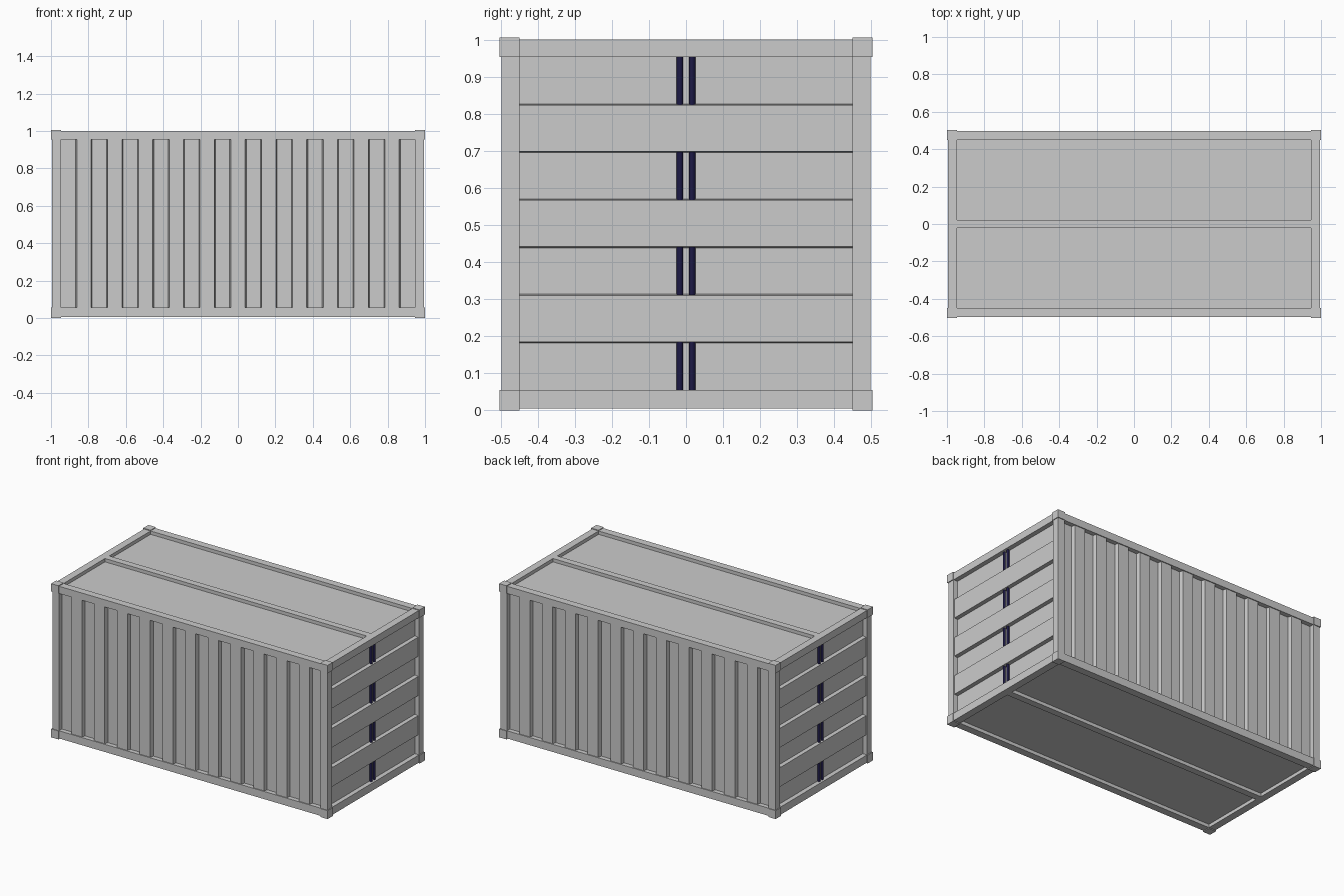
import bpy, bmesh
from mathutils import Vector

if "Cube" in bpy.data.objects:
    bpy.data.objects.remove(bpy.data.objects["Cube"])

HX, HY, H = 1.0, 0.5025, 1.005   # overall half length, half width, height
INX, INY = 0.947, 0.449          # inner edges of the frame
ZB, ZT = 0.055, 0.953            # opening between bottom and top rails
INSET = 0.005                    # frame sits slightly inside the corner blocks


def finish(name, bm, mat=None):
    bmesh.ops.recalc_face_normals(bm, faces=bm.faces[:])
    me = bpy.data.meshes.new(name)
    bm.to_mesh(me)
    bm.free()
    ob = bpy.data.objects.new(name, me)
    bpy.context.collection.objects.link(ob)
    if mat:
        me.materials.append(mat)
    return ob


def box(name, lo, hi):
    lo, hi = Vector(lo), Vector(hi)
    bm = bmesh.new()
    bmesh.ops.create_cube(bm, size=1)
    for v in bm.verts:
        v.co = (lo + hi) / 2 + v.co * (hi - lo)
    return finish(name, bm)


def mirrored(lo, hi, s):
    return (lo, hi) if s > 0 else (-hi, -lo)


def corrugated(name, start, end, bands, out_d, in_d, slope, place, extrude):
    """Trapezoid sheet; first and last bands are the recessed ones."""
    step = (end - start) / bands
    pts = [(start, in_d)]
    for i in range(1, bands):
        u = start + i * step
        a, b = (in_d, out_d) if i % 2 else (out_d, in_d)
        pts += [(u - slope / 2, a), (u + slope / 2, b)]
    pts.append((end, in_d))
    loop = pts + [(u, d - 0.008) for u, d in reversed(pts)]
    bm = bmesh.new()
    face = bm.faces.new([bm.verts.new(place(u, d)) for u, d in loop])
    r = bmesh.ops.extrude_face_region(bm, geom=[face])
    vs = [g for g in r["geom"] if isinstance(g, bmesh.types.BMVert)]
    bmesh.ops.translate(bm, vec=extrude, verts=vs)
    return finish(name, bm)


navy = bpy.data.materials.new("navy")
navy.diffuse_color = (0.012, 0.01, 0.06, 1)
navy.use_nodes = True
navy.node_tree.nodes["Principled BSDF"].inputs["Base Color"].default_value = navy.diffuse_color

FX, FY = HX - INSET, HY - INSET
levels = (("bottom", 0, ZB), ("top", ZT, H))
for sx in (1, -1):
    x0, x1 = mirrored(INX, HX, sx)
    fx0, fx1 = mirrored(INX, FX, sx)
    for sy in (1, -1):
        y0, y1 = mirrored(INY, HY, sy)
        fy0, fy1 = mirrored(INY, FY, sy)
        # corner posts and corner blocks
        box("corner_post", (fx0, fy0, ZB), (fx1, fy1, ZT))
        for lv, z0, z1 in levels:
            box(lv + "_corner_block", (x0, y0, z0), (x1, y1, z1))
    # end rails
    for lv, z0, z1 in levels:
        box(lv + "_end_rail", (fx0, -INY, max(z0, INSET)), (fx1, INY, min(z1, H - INSET)))

    # horizontally ribbed end wall
    corrugated("end_wall", ZB, ZT, 7, FX - 0.006, FX - 0.03, 0.003,
               lambda u, d: (sx * d, -INY, u), (0, 2 * INY, 0))
    # locking rods, showing only in the recessed bands
    for y in (-0.0165, 0.0165):
        bm = bmesh.new()
        bmesh.ops.create_cone(bm, cap_ends=True, segments=12, radius1=0.0085,
                              radius2=0.0085, depth=ZT - ZB)
        bmesh.ops.translate(bm, vec=(sx * (FX - 0.021), y, (ZT + ZB) / 2), verts=bm.verts)
        finish("locking_rod", bm, navy)

for sy in (1, -1):
    fy0, fy1 = mirrored(INY, FY, sy)
    # long side rails
    for lv, z0, z1 in levels:
        box(lv + "_side_rail", (-INX, fy0, max(z0, INSET)), (INX, fy1, min(z1, H - INSET)))
    # vertically ribbed side wall
    corrugated("side_wall", -INX, INX, 23, FY - 0.006, FY - 0.03, 0.006,
               lambda u, d: (u, sy * d, ZB), (0, 0, ZT - ZB))

# recessed roof and floor panels with flush centre beams
REC = 0.022
box("roof_panel", (-INX, -INY, H - INSET - REC - 0.01), (INX, INY, H - INSET - REC))
box("floor_panel", (-INX, -INY, INSET + REC), (INX, INY, INSET + REC + 0.01))
box("roof_beam", (-INX, -0.022, ZT), (INX, 0.022, H - INSET))
box("floor_beam", (-INX, -0.022, INSET), (INX, 0.022, ZB))
